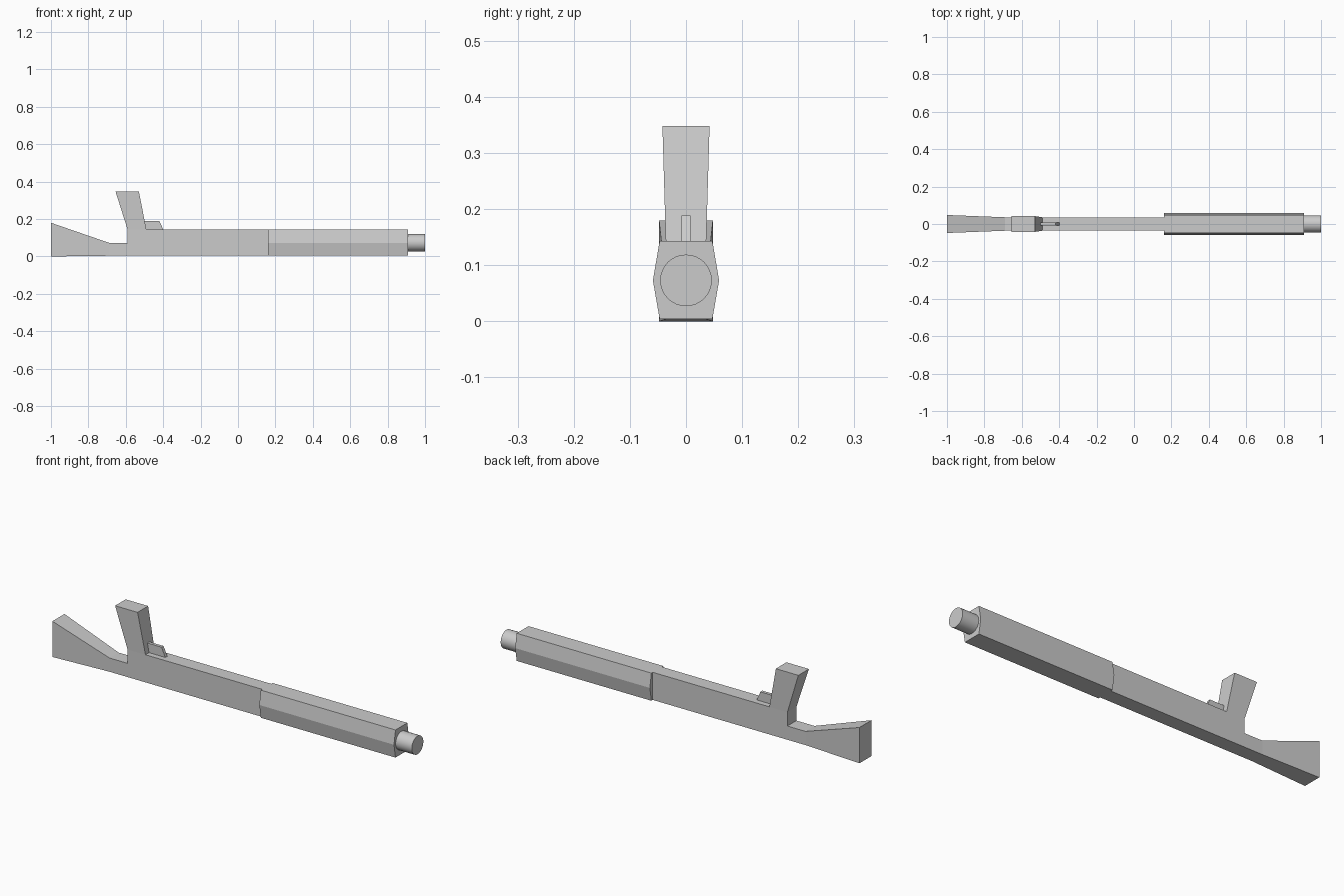
import bpy, bmesh, math

if "Cube" in bpy.data.objects:
    bpy.data.objects.remove(bpy.data.objects["Cube"])


def finish(bm, name):
    bmesh.ops.recalc_face_normals(bm, faces=bm.faces)
    mesh = bpy.data.meshes.new(name)
    bm.to_mesh(mesh)
    bm.free()
    ob = bpy.data.objects.new(name, mesh)
    bpy.context.collection.objects.link(ob)
    return ob


def slab(name, points, panels):
    """Closed solid from side panels; each point is (x, z, half width)."""
    bm = bmesh.new()
    front = [bm.verts.new((x, -w, z)) for x, z, w in points]
    back = [bm.verts.new((x, w, z)) for x, z, w in points]
    edges = [(p[i], p[(i + 1) % len(p)]) for p in panels for i in range(len(p))]
    for p in panels:
        bm.faces.new([front[i] for i in p])
        bm.faces.new([back[i] for i in reversed(p)])
    for a, b in edges:
        if (b, a) not in edges:
            bm.faces.new((front[b], front[a], back[a], back[b]))
    return finish(bm, name)


def extrude_x(name, section, x0, x1):
    """Solid prism along x from a (y, z) section."""
    bm = bmesh.new()
    face = bm.faces.new([bm.verts.new((x0, y, z)) for y, z in section])
    new = bmesh.ops.extrude_face_region(bm, geom=[face], use_keep_orig=True)["geom"]
    bmesh.ops.translate(bm, vec=(x1 - x0, 0, 0),
                        verts=[v for v in new if isinstance(v, bmesh.types.BMVert)])
    return finish(bm, name)


# Stock, receiver and grip as one flared body
W = 0.036
body_points = [
    (-1.0, 0.0, 0.048), (-0.69, 0.004, W), (-0.69, 0.073, W), (-1.0, 0.18, 0.048),
    (-0.59, 0.004, W), (-0.59, 0.073, W), (-0.59, 0.143, W), (-0.49, 0.143, W),
    (-0.53, 0.348, 0.042), (-0.655, 0.348, 0.042), (0.16, 0.143, W), (0.16, 0.004, W),
]
slab("body", body_points, [(0, 1, 2, 3), (1, 4, 5, 2), (4, 11, 10, 7, 6, 5), (6, 7, 8, 9)])

# Trigger
T = 0.008
slab("trigger", [(-0.505, 0.14, T), (-0.398, 0.14, T), (-0.42, 0.189, T), (-0.505, 0.189, T)],
     [(0, 1, 2, 3)])

# Six-sided forend
extrude_x("forend", [(-0.047, 0.004), (0.047, 0.004), (0.059, 0.073),
                     (0.047, 0.143), (-0.047, 0.143), (-0.059, 0.073)], 0.16, 0.91)

# Round muzzle
bpy.ops.mesh.primitive_cylinder_add(vertices=32, radius=0.046, depth=0.1,
                                    location=(0.95, 0, 0.073), rotation=(0, math.pi / 2, 0))
bpy.context.object.name = "muzzle"
bpy.ops.object.shade_smooth_by_angle()
